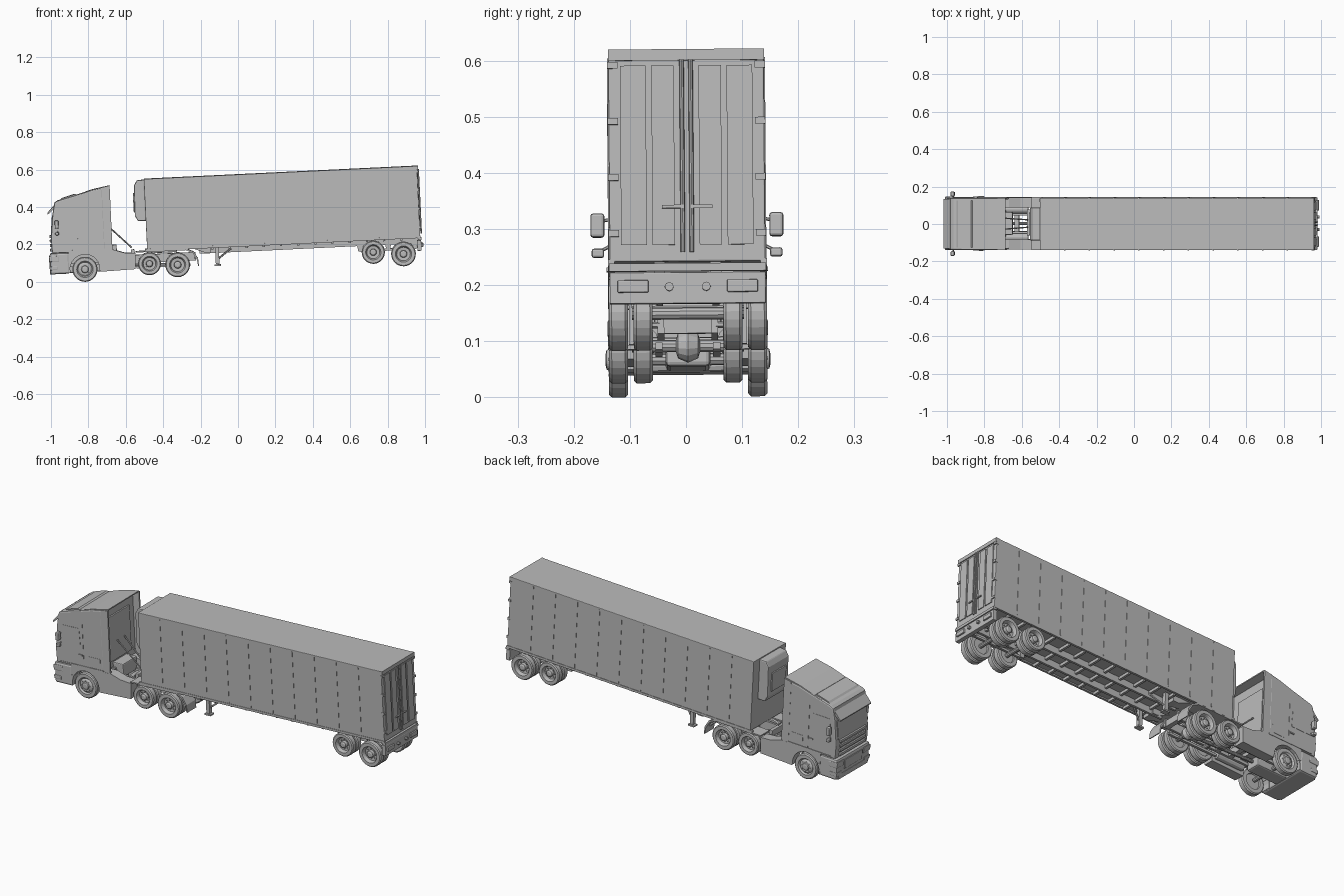
import bpy, bmesh, math
from mathutils import Matrix, Vector

if "Cube" in bpy.data.objects:
    bpy.data.objects.remove(bpy.data.objects["Cube"])

grey = bpy.data.materials.new("plain grey")
grey.use_nodes = True
tone = (0.5, 0.5, 0.5, 1)
grey.diffuse_color = tone
grey.node_tree.nodes["Principled BSDF"].inputs["Base Color"].default_value = tone

# The whole rig leans nose-down with a slight roll, about the front wheel
PIVOT = Vector((-0.815, 0, 0))
LEAN = (Matrix.Translation(PIVOT + Vector((0.0, 0.004, 0.001)))
        @ Matrix.Rotation(-0.048, 4, 'Y') @ Matrix.Rotation(0.008, 4, 'X')
        @ Matrix.Translation(-PIVOT))


def finish(name, bm, bevel=0):
    bmesh.ops.recalc_face_normals(bm, faces=bm.faces)
    me = bpy.data.meshes.new(name)
    bm.transform(LEAN)
    bm.to_mesh(me)
    bm.free()
    ob = bpy.data.objects.new(name, me)
    bpy.context.collection.objects.link(ob)
    me.materials.append(grey)
    if bevel:
        mod = ob.modifiers.new("soft edges", 'BEVEL')
        mod.width, mod.segments, mod.angle_limit = bevel, 2, math.radians(50)
    return ob


def prism(name, pts, y0, y1, bevel=0):
    """Side profile in x, z pulled from y0 to y1."""
    bm = bmesh.new()
    face = bm.faces.new([bm.verts.new((x, y0, z)) for x, z in pts])
    ext = bmesh.ops.extrude_face_region(bm, geom=[face])["geom"]
    bmesh.ops.translate(bm, vec=(0, y1 - y0, 0),
                        verts=[v for v in ext if isinstance(v, bmesh.types.BMVert)])
    return finish(name, bm, bevel)


def box(name, x0, x1, y0, y1, z0, z1, bevel=0):
    return prism(name, [(x0, z0), (x1, z0), (x1, z1), (x0, z1)], y0, y1, bevel)


def rod(name, a, b, r, sides=10):
    a, b = Vector(a), Vector(b)
    bm = bmesh.new()
    m = Matrix.Translation((a + b) / 2) @ (b - a).to_track_quat('Z', 'Y').to_matrix().to_4x4()
    bmesh.ops.create_cone(bm, cap_ends=True, segments=sides, radius1=r, radius2=r,
                          depth=(b - a).length, matrix=m)
    return finish(name, bm)


def lathe(name, x, z, profile, side, sides=28):
    """Spin (radius, y) points about an axle at x, z."""
    bm = bmesh.new()
    vs = [bm.verts.new((x, side * y, z + r)) for r, y in profile]
    es = [bm.edges.new(p) for p in zip(vs, vs[1:])]
    bmesh.ops.spin(bm, geom=vs + es, cent=(x, 0, z), axis=(0, 1, 0),
                   angle=math.tau, steps=sides)
    bmesh.ops.remove_doubles(bm, verts=bm.verts, dist=0.0002)
    return finish(name, bm)


def tyre(name, x, z, R, y, side, rim):
    h, e = 0.017, 0.005
    back = [(0, y - h + 0.008), (R * .6, y - h + 0.008), (R * .63, y - h), (R - e, y - h)]
    tread = [(R, y - h + e), (R, y + h - e), (R - e, y + h), (R * .66, y + h), (R * .62, y + h - .003)]
    lathe(name, x, z, back + tread + [(R * f, y + h + d) for f, d in rim], side)


DISH = [(.55, -.018), (.3, -.02), (.27, -.004), (.16, 0), (0, 0)]
DOME = [(.56, -.008), (.42, -.002), (.3, -.002), (.26, .004), (.14, .006), (0, .006)]


def axle(label, x, z, R, dual):
    rod(label + "_axle", (x, -.1, z), (x, .1, z), .011)
    for s, side in ((1, "left"), (-1, "right")):
        tyre(f"{label}_wheel_{side}", x, z, R, .124, s, DISH if dual else DOME)
        if dual:
            tyre(f"{label}_inner_wheel_{side}", x, z, R, .08, s, DISH)
        for i in range(8):
            a = math.tau * i / 8
            px, pz = x + math.cos(a) * R * .4, z + math.sin(a) * R * .4
            rod(f"{label}_wheel_nut_{side}", (px, s * .118, pz), (px, s * (.128 if dual else .142), pz), .0025, 6)


axle("steer", -.815, .067, .067, False)
axle("tag", -.469, .08, .061, True)
axle("drive", -.319, .067, .066, True)
axle("trailer_front", .729, .084, .062, True)
axle("trailer_rear", .89, .067, .066, True)

# Cab shell
prism("cab", [(-.986, .16), (-.989, .234), (-.974, .37), (-.961, .43), (-.945, .44), (-.836, .467),
              (-.76, .488), (-.7, .497), (-.7, .16)], -.139, .139, .007)
prism("roof_fairing", [(-.9, .452), (-.836, .467), (-.76, .49), (-.662, .508), (-.662, .502), (-.76, .482)],
      -.134, .134)
prism("roof_step", [(-.93, .442), (-.92, .452), (-.85, .471), (-.84, .464)], -.125, .125)
prism("sun_visor", [(-.968, .395), (-1.0, .368), (-1.002, .375), (-.966, .415)], -.132, .132)
prism("windscreen", [(-.9885, .262), (-.978, .36), (-.97, .36), (-.98, .262)], -.122, .122)
for i, z in enumerate((.243, .218, .194, .17)):
    box(f"grille_bar_{i + 1}", -.996, -.98, -.11, .11, z, z + .014, .002)
box("bumper", -1.0, -.895, -.141, .141, .048, .16, .01)
box("bumper_lip", -1.003, -.97, -.125, .125, .048, .075, .004)
box("bumper_grille", -1.004, -.99, -.075, .075, .09, .14, .003)
box("cab_floor", -.9, -.68, -.07, .07, .1, .165)

# Rear wall details
box("back_wall_panel", -.702, -.692, -.09, .09, .2, .44, .002)
box("engine_cover", -.71, -.64, -.06, .06, .12, .19, .005)

# Wheel arch outline shared by both lower side panels
arch = [(-.815 + .08 * math.cos(a), .067 + .08 * math.sin(a))
        for a in [math.radians(190 - 20 * i) for i in range(11)]]
lower = ([(-.9, .05)] + arch + [(-.73, .05), (-.545, .055), (-.54, .14), (-.6, .145), (-.66, .165), (-.9, .165)])
fender = [(-.54, .143), (-.27, .143), (-.235, .125), (-.215, .09), (-.21, .055),
          (-.205, .055), (-.208, .095), (-.23, .133), (-.265, .15), (-.54, .15)]

for s, side in ((1, "left"), (-1, "right")):
    def sbox(name, x0, x1, y0, y1, z0, z1, bevel=0):
        return box(f"{name}_{side}", x0, x1, s * y0, s * y1, z0, z1, bevel)

    prism(f"lower_panel_{side}", lower, s * .085, s * .14)
    prism(f"rear_fender_{side}", fender, s * .063, s * .141)
    prism(f"side_fairing_{side}", [(-.705, .165), (-.663, .165), (-.662, .503), (-.705, .497)],
          s * .13, s * .139)
    # Doors, windows, handles and steps
    prism(f"door_window_{side}", [(-.955, .265), (-.945, .37), (-.84, .37), (-.835, .265)],
          s * .137, s * .1405)
    sbox("sleeper_hatch", -.79, -.72, .137, .1405, .185, .23)
    sbox("door_handle", -.85, -.825, .138, .144, .225, .232)
    sbox("door_seam", -.822, -.819, .137, .1405, .17, .42)
    sbox("door_sill", -.96, -.7, .137, .142, .165, .172)
    sbox("step", -.9, -.885, .1, .142, .1, .11)
    sbox("headlamp", -1.004, -.95, .085, .143, .115, .145, .004)
    sbox("fog_lamp", -1.003, -.96, .095, .143, .07, .09, .003)
    # Mirrors
    sbox("main_mirror", -.965, -.945, .147, .172, .292, .335, .005)
    sbox("kerb_mirror", -.965, -.945, .148, .17, .256, .272, .004)
    rod(f"mirror_arm_upper_{side}", (-.95, s * .13, .325), (-.955, s * .16, .32), .003, 6)
    rod(f"mirror_arm_lower_{side}", (-.95, s * .13, .28), (-.955, s * .16, .265), .003, 6)
    # Tractor frame
    sbox("tractor_rail", -.97, -.22, .042, .054, .085, .13)
    sbox("tractor_spring", -.54, -.25, .045, .058, .058, .07)
    rod(f"frame_tank_{side}", (-.72, s * .075, .09), (-.56, s * .075, .09), .022, 12)
    rod(f"air_line_{side}", (-.69, s * .03, .3), (-.56, s * .02, .17), .004, 6)
    rod(f"tail_lamp_bracket_{side}", (-.225, s * .05, .1), (-.225, s * .12, .1), .006, 6)
    # Trailer frame, landing legs and hangers
    sbox("trailer_rail", -.2, .96, .045, .057, .12, .157)
    sbox("side_rail", -.49, .985, .13, .1415, .148, .16)
    prism(f"gooseneck_{side}", [(-.25, .157), (-.17, .125), (-.14, .125), (-.14, .157)], s * .04, s * .11)
    sbox("landing_leg", -.115, -.095, .085, .105, .06, .157)
    sbox("landing_foot", -.123, -.087, .08, .11, .05, .058)
    rod(f"leg_brace_{side}", (-.105, s * .095, .085), (-.03, s * .06, .14), .005, 6)
    for x in (.66, .81, .95):
        prism(f"spring_hanger_{side}", [(x - .022, .157), (x + .022, .157), (x + .01, .09), (x - .01, .09)],
              s * .04, s * .06)
    sbox("leaf_spring", .66, .95, .044, .056, .088, .1)
    # Trailer wall seams
    for i in range(1, 11):
        x = -.48 + i * .1325
        sbox("wall_seam", x - .002, x + .002, .138, .1408, .165, .525)
    # Rear door panels, hinges and lock rods
    for a, b in ((.022, .062), (.072, .118)):
        sbox("door_panel", .982, .988, a, b, .185, .505)
    rod(f"lock_rod_{side}", (.99, s * .008, .172), (.99, s * .008, .515), .004, 8)
    sbox("lock_lever", .986, .994, .005, .045, .25, .256)
    for z in (.2, .3, .4, .5):
        sbox("door_hinge", .975, .99, .122, .1405, z, z + .012)
    sbox("rear_lamp", .985, .996, .07, .125, .1, .122, .002)
    rod(f"rear_buffer_{side}", (.98, s * .033, .11), (1.0, s * .033, .11), .008, 8)

# Tractor cross members, coupling plate and front gear
for x in (-.93, -.62, -.54, -.4, -.235):
    box("tractor_cross_member", x - .012, x + .012, -.05, .05, .085, .12)
box("coupling_plate", -.45, -.32, -.065, .065, .135, .15, .004)
box("gearbox", -.9, -.72, -.04, .04, .05, .12, .008)
rod("drive_shaft", (-.72, 0, .085), (-.32, 0, .067), .009)
lathe("differential", -.319, .067, [(0, -.025), (.022, -.018), (.03, 0), (.022, .018), (0, .025)], 1, 14)
box("deck_cross_bar", -.565, -.545, -.065, .075, .125, .16, .003)

# Trailer body and cooling unit
box("trailer_body", -.478, .984, -.139, .139, .155, .534, .003)
prism("cooling_unit", [(-.475, .31), (-.52, .31), (-.535, .34), (-.532, .5), (-.515, .528), (-.475, .53)],
      -.088, .088, .006)
box("cooling_grille", -.54, -.53, -.06, .06, .36, .46, .002)
for i in range(12):
    x = -.13 + i * .092
    box("floor_cross_member", x - .006, x + .006, -.13, .13, .14, .157)
box("rear_sill", .97, .991, -.14, .14, .138, .152)
box("rear_bumper", .965, .988, -.139, .139, .08, .136, .002)
box("rear_door_header", .97, .989, -.139, .139, .514, .534)
